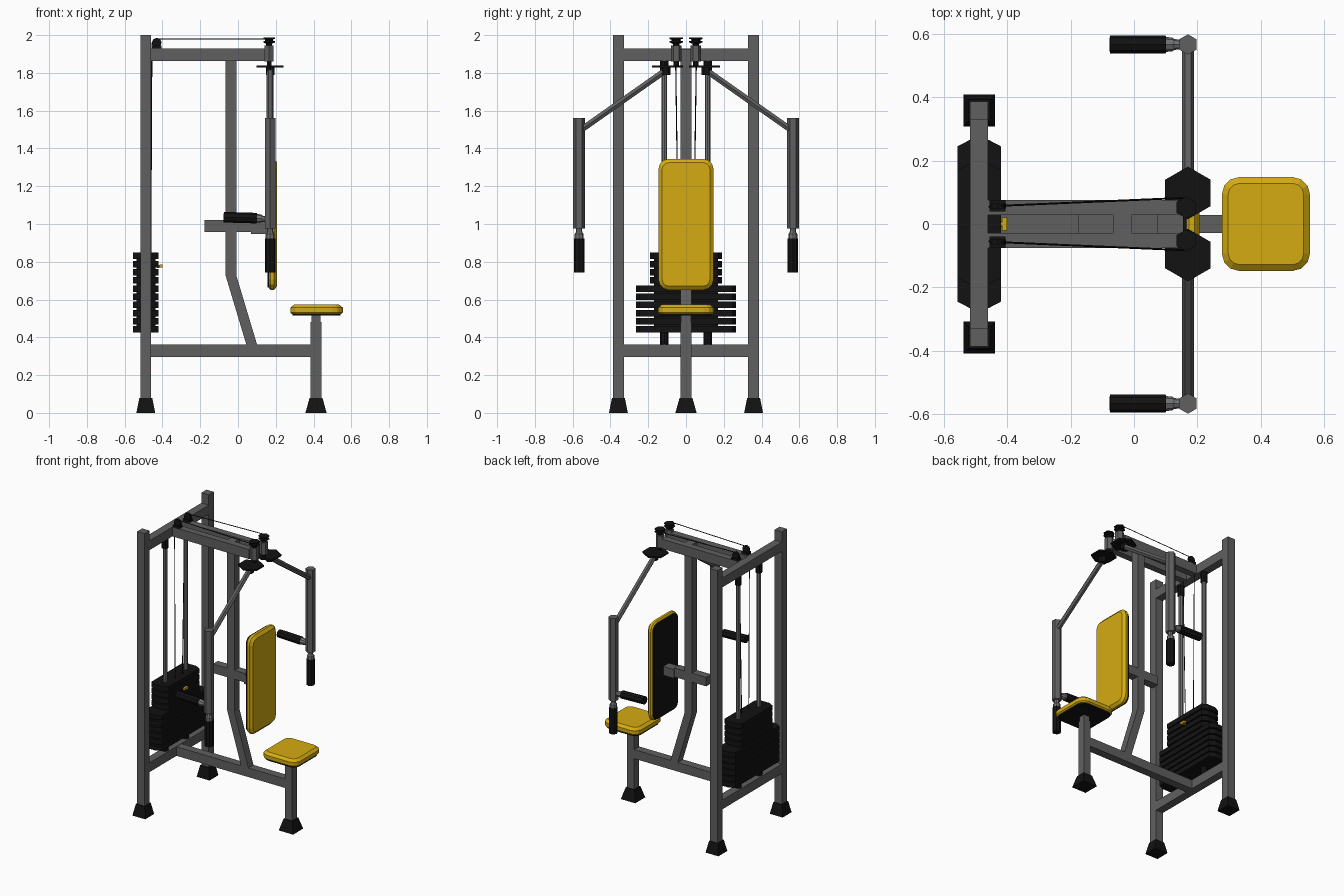
import bpy, bmesh, math
from mathutils import Vector, Matrix

if "Cube" in bpy.data.objects:
    bpy.data.objects.remove(bpy.data.objects["Cube"])


def material(name, rgb):
    m = bpy.data.materials.new(name)
    m.diffuse_color = (*rgb, 1)
    m.use_nodes = True
    m.node_tree.nodes["Principled BSDF"].inputs["Base Color"].default_value = m.diffuse_color
    return m


GRAY = material("frame gray", (0.115, 0.115, 0.115))
BLACK = material("rubber black", (0.006, 0.006, 0.006))
YELLOW = material("pad yellow", (0.66, 0.41, 0.006))
SILVER = material("rod silver", (0.17, 0.175, 0.18))


def loft(name, rings, mat):
    """Closed solid through rings of equal length."""
    bm = bmesh.new()
    vs = [[bm.verts.new(p) for p in r] for r in rings]
    n = len(vs[0])
    for a, b in zip(vs, vs[1:]):
        for i in range(n):
            j = (i + 1) % n
            bm.faces.new((a[i], a[j], b[j], b[i]))
    bm.faces.new(vs[0][::-1])
    bm.faces.new(vs[-1])
    bmesh.ops.recalc_face_normals(bm, faces=bm.faces)
    me = bpy.data.meshes.new(name)
    bm.to_mesh(me)
    bm.free()
    me.materials.append(mat)
    ob = bpy.data.objects.new(name, me)
    bpy.context.collection.objects.link(ob)
    return ob


def box(name, x, y, z, mat):
    return loft(name, [[(x[0], y[0], h), (x[1], y[0], h), (x[1], y[1], h), (x[0], y[1], h)] for h in z], mat)


def rod(name, a, b, stations, mat, sides=6):
    """Lathe from a to b; stations are (fraction, radius)."""
    a, b = Vector(a), Vector(b)
    d = (b - a).normalized()
    u = Vector((0, 1, 0)) if abs(d.y) < 0.5 else Vector((1, 0, 0))
    w = d.cross(u).normalized()
    u = w.cross(d)
    rings = []
    for t, r in stations:
        rings.append([a.lerp(b, t) + r * (math.cos(k) * u + math.sin(k) * w)
                      for k in [2 * math.pi * i / sides for i in range(sides)]])
    return loft(name, rings, mat)


def bar(name, a, b, r, mat, sides=6):
    return rod(name, a, b, [(0, r), (1, r)], mat, sides)


def pad(name, hx, hy, levels, mat, mw, corner=0.055):
    """Rounded rectangle lofted through (inset, depth) levels."""
    rings = []
    for ins, h in levels:
        ring = []
        for q, (sx, sy) in enumerate([(1, 1), (-1, 1), (-1, -1), (1, -1)]):
            for k in range(4):
                t = math.pi / 2 * (q + k / 3)
                r = corner - ins
                ring.append(mw @ Vector((sx * (hx - corner) + r * math.cos(t),
                                         sy * (hy - corner) + r * math.sin(t), h)))
        rings.append(ring)
    return loft(name, rings, mat)


def foot(name, x, y, b):
    loft(name, [[(x + s * r, y + t * r, z) for s, t in ((-1, -1), (1, -1), (1, 1), (-1, 1))]
                for z, r in ((0, b), (0.08, 0.034))], BLACK)


XR, H, XA = -0.488, 0.0285, 0.17   # rear frame x, half tube width, arm x

# Frame tubes
for z, n in ((0.297, "lower_cross_beam"), (1.862, "upper_cross_beam")):
    box(n, (XR - H, XR + H), (-0.335, 0.335), (z, z + 0.066), GRAY)
box("base_beam", (-0.46, 0.386), (-H, H), (0.297, 0.361), GRAY)
box("front_post", (0.385, 0.441), (-H, H), (0.06, 0.48), GRAY)
box("seat_tube", (0.39, 0.436), (-0.023, 0.023), (0.48, 0.52), GRAY)
foot("front_foot", 0.413, 0, 0.056)
loft("bent_post", [[(x, -H, z), (x + 0.057, -H, z), (x + 0.057, H, z), (x, H, z)]
                   for x, z in ((0.046, 0.355), (-0.065, 0.725), (-0.065, 1.925))], GRAY)

# Backrest support
box("backrest_beam", (-0.177, 0.075), (-H, H), (0.957, 1.02), GRAY)
box("backrest_slider", (0.07, 0.16), (-0.031, 0.031), (0.947, 1.01), GRAY)

# Seat and backrest pads with black backing boards
seat = Matrix.Translation((0.416, 0, 0.515))
pad("seat", 0.139, 0.148, [(0.008, 0.008), (0, 0.016), (0, 0.042), (0.02, 0.058)], YELLOW, seat)
pad("seat_board", 0.139, 0.148, [(0.012, 0), (0.012, 0.012)], BLACK, seat)
back = Matrix.Translation((0.155, 0, 0.998)) @ Matrix(((0, 0, 1, 0), (1, 0, 0, 0), (0, 1, 0, 0), (0, 0, 0, 1)))
pad("backrest", 0.146, 0.347, [(0.008, 0.01), (0, 0.018), (0, 0.036), (0.02, 0.052)], YELLOW, back)
pad("backrest_board", 0.146, 0.347, [(0.012, 0), (0.012, 0.016)], BLACK, back)

# Weight stack: wide plates below, narrow ones on top
for i in range(10):
    z, w = 0.425 + i * 0.0432, 0.265 if i < 6 else 0.19
    prof = [(-0.068, w - 0.02), (-0.03, w), (0.03, w), (0.068, w - 0.02)]
    prof += [(x, -y) for x, y in prof[::-1]]
    loft("weight_plate", [[(XR + x, y, h) for x, y in prof] for h in (z, z + 0.034)], BLACK)
box("stack_core", (XR - 0.05, XR + 0.05), (-0.17, 0.17), (0.43, 0.84), BLACK)
bar("selector_pin", (-0.43, 0, 0.775), (-0.415, 0, 0.775), 0.008, YELLOW)
box("selector_knob", (-0.416, -0.4), (-0.02, 0.02), (0.769, 0.785), YELLOW)

for s in (-1, 1):
    # Rear posts and feet
    y = s * 0.358
    box("rear_post", (XR - H, XR + H), (y - H, y + H), (0.06, 2.0), GRAY)
    foot("rear_foot", XR, y, 0.05)
    # Twin top beams and pivot sleeves
    box("top_beam", (-0.46, 0.14), sorted((s * 0.028, s * 0.075)), (1.862, 1.929), GRAY)
    bar("pivot_sleeve", (XA - 0.005, s * 0.052, 1.86), (XA - 0.005, s * 0.052, 1.945), 0.028, GRAY)
    # Guide rods with collars
    y = s * 0.115
    bar("guide_rod", (XR, y, 0.36), (XR, y, 1.865), 0.015, SILVER, 8)
    bar("lower_collar", (XR, y, 0.36), (XR, y, 0.425), 0.022, BLACK, 8)
    bar("upper_collar", (XR, y, 1.79), (XR, y, 1.863), 0.022, BLACK, 8)
    # Front pulley on its shaft
    p = (XA - 0.005, s * 0.052)
    bar("pulley_shaft", (*p, 1.83), (*p, 1.96), 0.014, BLACK)
    rod("front_pulley", (*p, 1.94), (*p, 1.987),
        [(0, 0.018), (0.3, 0.018), (0.45, 0.035), (0.6, 0.035), (0.65, 0.024), (0.8, 0.024), (0.85, 0.035), (1, 0.035)], BLACK)
    # Rear pulley
    bar("rear_pulley", (-0.43, s * 0.057 - 0.008, 1.96), (-0.43, s * 0.057 + 0.008, 1.96), 0.026, BLACK, 8)
    box("rear_pulley_bracket", (-0.455, -0.405), (s * 0.057 - 0.018, s * 0.057 + 0.018), (1.925, 1.945), BLACK)
    # Cables
    bar("top_cable", (-0.43, s * 0.057, 1.979), (XA, s * 0.083, 1.979), 0.003, BLACK, 4)
    bar("drop_cable", (-0.456, s * 0.056, 1.96), (-0.462, s * 0.04, 0.84), 0.003, BLACK, 4)
    # Cam plate and knuckle
    bar("cam_plate", (XA, s * 0.098, 1.829), (XA, s * 0.098, 1.84), 0.083, BLACK)
    bar("arm_knuckle", (XA, s * 0.108, 1.79), (XA, s * 0.108, 1.832), 0.026, BLACK)
    # Swing arm
    bar("slanted_arm", (XA, s * 0.105, 1.815), (XA, s * 0.565, 1.492), 0.0185, GRAY)
    y = s * 0.566
    bar("vertical_arm", (XA, y, 1.56), (XA, y, 0.977), 0.032, GRAY)
    # Lower grip
    rod("lower_neck", (XA, y, 0.98), (XA, y, 0.92), [(0, 0.015), (0.4, 0.017), (0.55, 0.024), (1, 0.024)], SILVER, 8)
    bar("lower_grip", (XA, y, 0.923), (XA, y, 0.743), 0.028, BLACK, 8)
    # Side grip
    rod("side_neck", (0.15, y, 1.025), (0.095, y, 1.031), [(0, 0.015), (0.4, 0.017), (0.55, 0.022), (1, 0.024)], SILVER, 8)
    bar("side_grip", (0.1, y, 1.031), (-0.076, y, 1.036), 0.028, BLACK, 8)
